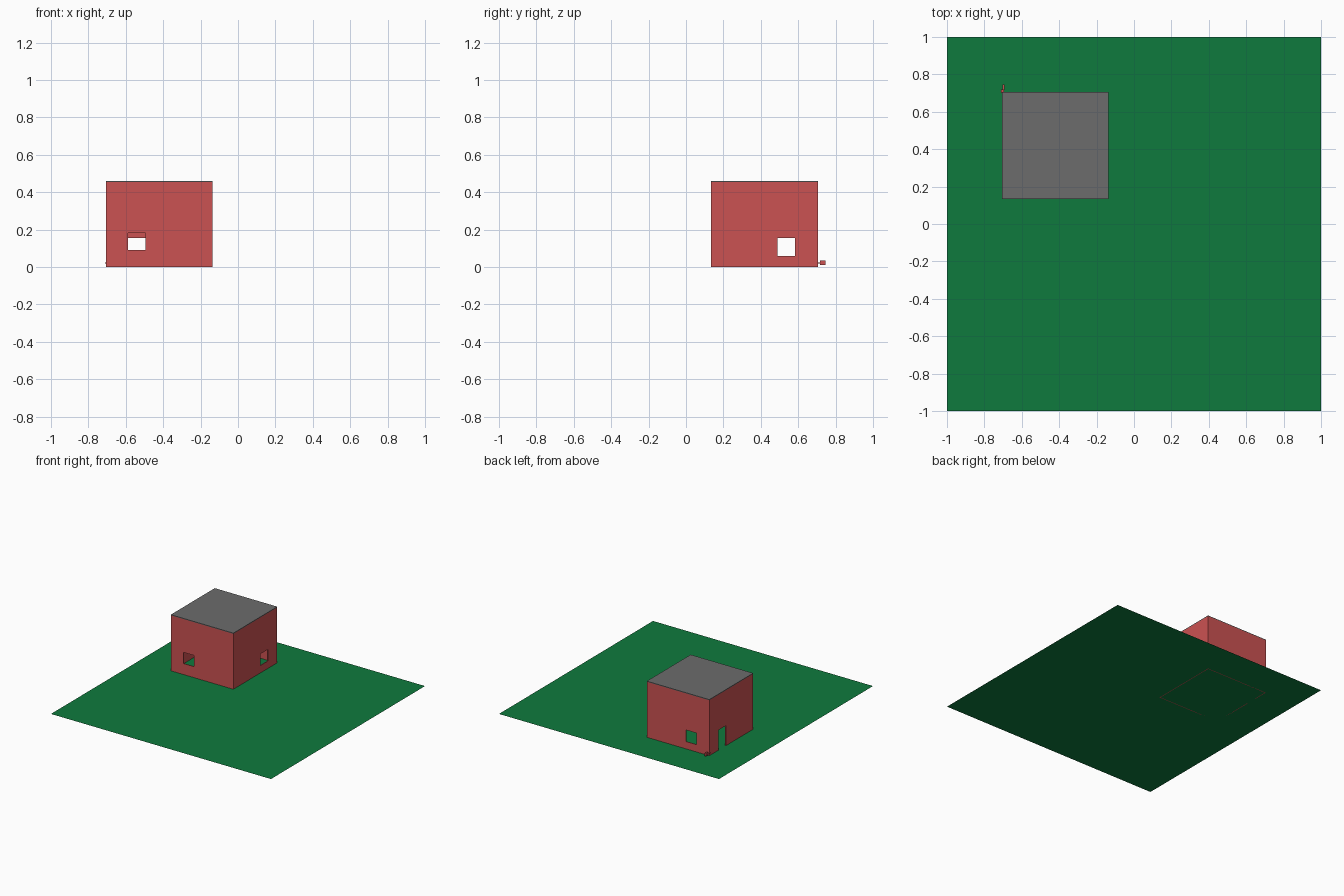
import bpy

if "Cube" in bpy.data.objects:
    bpy.data.objects.remove(bpy.data.objects["Cube"])


def material(name, rgb):
    m = bpy.data.materials.new(name)
    m.diffuse_color = (*rgb, 1)
    m.use_nodes = True
    m.node_tree.nodes["Principled BSDF"].inputs["Base Color"].default_value = m.diffuse_color
    return m


RED = material("brick_red", (0.60, 0.084, 0.084))
GREEN = material("grass_green", (0.0045, 0.195, 0.047))
GREY = material("roof_grey", (0.150, 0.150, 0.150))


def box(name, lo, hi, mat=None):
    size = [b - a for a, b in zip(lo, hi)]
    mid = [(a + b) / 2 for a, b in zip(lo, hi)]
    bpy.ops.mesh.primitive_cube_add(size=1, location=mid)
    ob = bpy.context.object
    ob.name = name
    ob.scale = size
    bpy.ops.object.transform_apply(location=True, rotation=True, scale=True)
    if mat:
        ob.data.materials.append(mat)
    return ob


def cut(target, lo, hi):
    cutter = box("cutter", lo, hi)
    cutter.hide_render = True
    mod = target.modifiers.new("cut", 'BOOLEAN')
    mod.operation = 'DIFFERENCE'
    mod.solver = 'EXACT'
    mod.object = cutter
    bpy.context.view_layer.objects.active = target
    bpy.ops.object.modifier_apply(modifier=mod.name)
    bpy.data.objects.remove(cutter, do_unlink=True)


# Lawn: a flat sheet
bpy.ops.mesh.primitive_plane_add(size=2, location=(0, 0, 0))
lawn = bpy.context.object
lawn.name = "lawn"
lawn.data.materials.append(GREEN)

# House walls: thin hollow shell, open at top and bottom
X0, X1, Y0, Y1 = -0.705, -0.137, 0.135, 0.705
TOP, ROOF, T = 0.455, 0.461, 0.006
walls = box("walls", (X0, Y0, 0), (X1, Y1, TOP), RED)
cut(walls, (X0 + T, Y0 + T, -0.1), (X1 - T, Y1 - T, 0.6))

# Openings: front, back and right windows, left door
E = 0.03
cut(walls, (-0.588, Y0 - E, 0.09), (-0.495, Y0 + E, 0.182))
cut(walls, (-0.588, Y1 - E, 0.06), (-0.495, Y1 + E, 0.155))
cut(walls, (X1 - E, 0.49, 0.06), (X1 + E, 0.583, 0.155))
cut(walls, (X0 - E, 0.49, -0.1), (X0 + E, 0.583, 0.165))

# Flat roof
box("roof", (X0, Y0, TOP), (X1, Y1, ROOF), GREY)

# Small fitting at the back left corner
box("fitting_stem", (-0.711, 0.700, 0.018), (-0.695, 0.718, 0.024), RED)
box("fitting_plate", (-0.704, 0.717, 0.010), (-0.692, 0.747, 0.034), RED)
